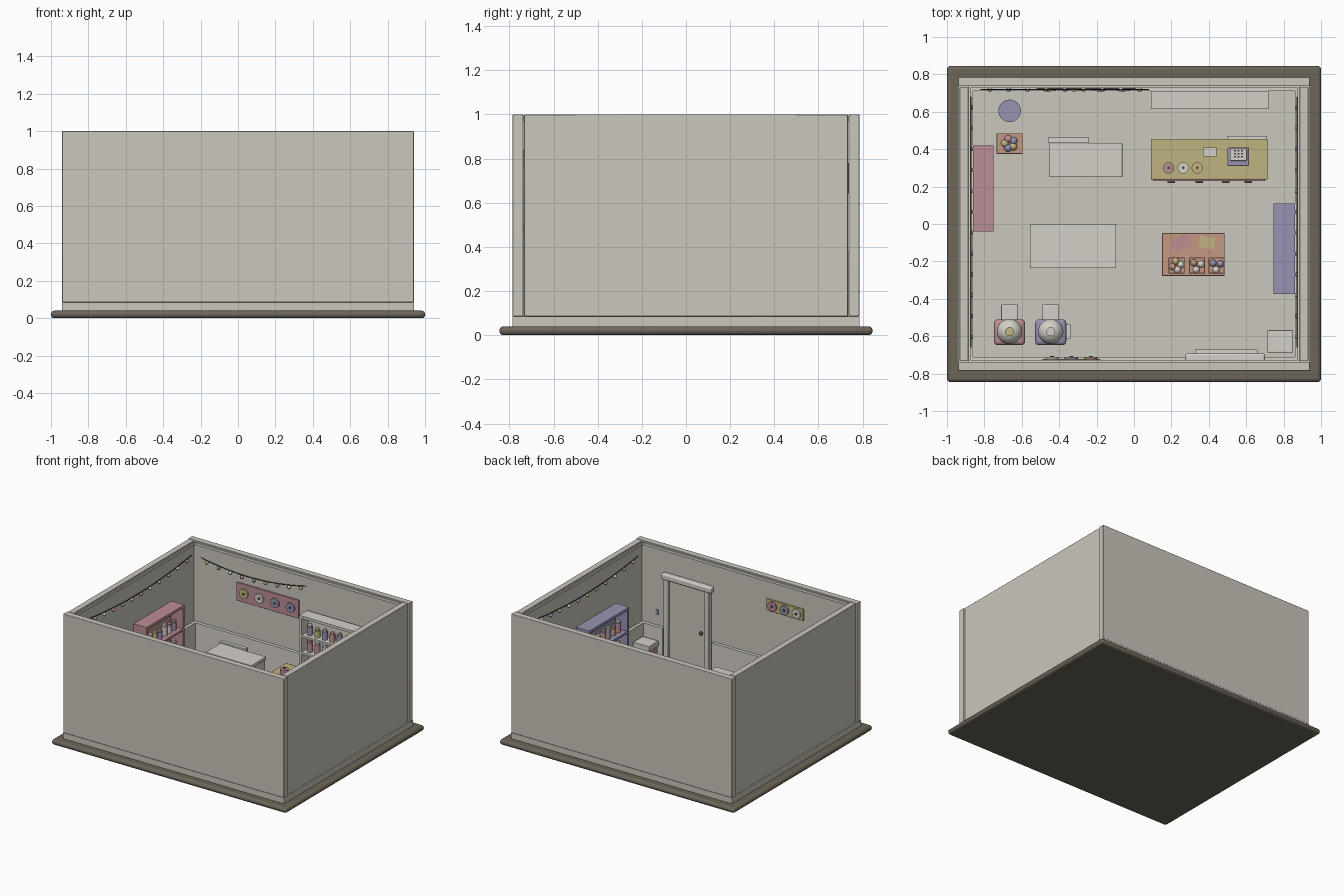
import bpy, bmesh, math, random
from mathutils import Matrix, Vector

random.seed(4)
cube = bpy.data.objects.get("Cube")
if cube:
    bpy.data.objects.remove(cube, do_unlink=True)


def material(name, *rgb):
    mat = bpy.data.materials.new(name)
    mat.use_nodes = True
    mat.diffuse_color = (*rgb, 1)
    mat.node_tree.nodes["Principled BSDF"].inputs["Base Color"].default_value = (*rgb, 1)
    return mat


cream = material("cream", .6, .57, .51)
white = material("warm white", .66, .63, .58)
brown = material("base brown", .15, .13, .1)
pink = material("dusty pink", .5, .27, .29)
purple = material("soft purple", .31, .29, .44)
yellow = material("pale yellow", .52, .46, .21)
salmon = material("salmon wood", .55, .31, .22)
dark = material("dark grey", .06, .06, .06)
candy = [yellow, white, purple, pink]


def finish(name, bm, mat, bevel=0):
    mesh = bpy.data.meshes.new(name)
    bm.to_mesh(mesh)
    bm.free()
    mesh.materials.append(mat)
    mesh.polygons.foreach_set("use_smooth", [True] * len(mesh.polygons))
    mesh.set_sharp_from_angle(angle=math.radians(35))
    ob = bpy.data.objects.new(name, mesh)
    bpy.context.collection.objects.link(ob)
    if bevel:
        mod = ob.modifiers.new("rounded edges", "BEVEL")
        mod.width, mod.segments = bevel, 3
    return ob


def box(name, mat, xs, ys, zs, bevel=0):
    bm = bmesh.new()
    bmesh.ops.create_cube(bm, size=1)
    for v in bm.verts:
        v.co = [sum(r) / 2 + c * (r[1] - r[0]) for c, r in zip(v.co, (xs, ys, zs))]
    return finish(name, bm, mat, bevel)


def cylinder(name, mat, at, radius, height, top=None, axis="Z", sides=24):
    """Cylinder standing on the point, or lying along y from it."""
    bm = bmesh.new()
    bmesh.ops.create_cone(bm, cap_ends=True, segments=sides, radius1=radius,
                          radius2=radius if top is None else top, depth=height)
    bmesh.ops.translate(bm, verts=bm.verts, vec=(0, 0, height / 2))
    ob = finish(name, bm, mat)
    turn = Matrix.Rotation(math.pi / 2, 4, "X") if axis == "Y" else Matrix()
    ob.matrix_basis = Matrix.Translation(at) @ turn
    return ob


def ball(name, mat, at, radius, sides=14):
    bm = bmesh.new()
    bmesh.ops.create_uvsphere(bm, u_segments=sides, v_segments=sides // 2 + 1, radius=radius)
    ob = finish(name, bm, mat)
    ob.location = at
    return ob


def place(parts, at, angle=0):
    move = Matrix.Translation(at) @ Matrix.Rotation(math.radians(angle), 4, "Z")
    for ob in parts:
        ob.matrix_basis = move @ ob.matrix_basis


FLOOR = .09

# Base, floor slab and tiles
box("base", brown, (-1, 1), (-.845, .845), (0, .04), .018)
box("floor_slab", cream, (-.94, .94), (-.785, .785), (.04, .085))
pitch = .1365
for i in range(13):
    for j in range(11):
        x, y = (i - 6.5) * pitch, -.73 + j * pitch
        box("floor_tile", cream, (x + .004, x + pitch - .004),
            (y + .004, min(y + pitch - .004, .735)), (.08, FLOOR))

# Walls, wainscot and crown on opposite sides
for s in (-1, 1):
    def span(a, b):
        return sorted((s * a, s * b))
    end = "front" if s < 0 else "back"
    flank = "left" if s > 0 else "right"
    box(end + "_wall", cream, (-.94, .94), span(.737, .785), (.085, 1), .004)
    box(flank + "_wall", cream, span(.885, .932), (-.733, .733), (.085, 1), .004)
    box(flank + "_wainscot", white, span(.862, .885), (-.735, .735), (.085, .38))
    box(flank + "_crown", white, span(.875, .885), (-.735, .735), (.97, .99))
    box(end + "_crown", white, (-.885, .885), span(.727, .737), (.97, .99))
box("back_wainscot", white, (-.885, .885), (.712, .737), (.085, .38))
for xs in ((-.885, .28), (.7, .885)):
    box("front_wainscot", white, xs, (-.737, -.712), (.085, .38))

# Door in the front wall
box("door_panel", cream, (.33, .65), (-.737, -.72), (FLOOR, .76))
for xs in ((.295, .335), (.645, .685)):
    box("door_post", white, xs, (-.737, -.7), (FLOOR, .77), .005)
box("door_lintel", white, (.275, .7), (-.737, -.692), (.765, .81), .01)
box("door_step", white, (.325, .66), (-.72, -.67), (FLOOR, .105))
ball("door_knob", dark, (.37, -.71, .43), .014)
box("light_switch", purple, (.75, .77), (-.737, -.73), (.46, .5))


# Wall signs with discs
def sign(name, mat, xs, y, zs, discs, facing):
    box(name, mat, xs, (y - .006, y + .006), zs, .002)
    for k, color in enumerate(discs):
        x = xs[0] + (k + .5) * (xs[1] - xs[0]) / len(discs)
        front = y - .004 if facing < 0 else y + .018
        cylinder(name + "_disc", color, (x, front, sum(zs) / 2), .036, .014, axis="Y")
        front = y - .016 if facing < 0 else y + .022
        cylinder(name + "_hub", dark, (x, front, sum(zs) / 2), .01, .004, axis="Y", sides=12)


sign("back_sign", pink, (-.52, .01), .729, (.64, .78), [yellow, white, purple, purple], -1)
sign("front_sign", yellow, (-.49, -.18), -.729, (.75, .84), [white, purple, pink], 1)


# Hanging strings of bulbs
def light_string(name, start, finish_at, count):
    a, b = Vector(start), Vector(finish_at)
    points = []
    for k in range(count * 2 + 1):
        t = k / (count * 2)
        points.append(a.lerp(b, t) - Vector((0, 0, .2 * t * (1 - t))))
    curve = bpy.data.curves.new(name, "CURVE")
    curve.dimensions, curve.bevel_depth, curve.bevel_resolution = "3D", .003, 1
    spline = curve.splines.new("POLY")
    spline.points.add(len(points) - 1)
    for p, co in zip(spline.points, points):
        p.co = (*co, 1)
    curve.materials.append(dark)
    bpy.context.collection.objects.link(bpy.data.objects.new(name, curve))
    for k, co in enumerate(points[1::2]):
        ball(name + "_bulb", candy[(k * 2 + k // 2) % 4], co - Vector((0, 0, .016)), .013, 10)


light_string("back_lights", (-.82, .72, .89), (.08, .72, .91), 9)
for x in (-.872, .872):
    light_string("side_lights", (x, -.66, .91), (x, .68, .91), 12)


# Shelves, open toward local -y, filled with jars
def shelf_unit(name, mat, width, depth, top, levels, at, angle, jars):
    w = width / 2
    parts = [box(name + "_back", mat, (-w, w), (-.012, 0), (FLOOR, top)),
             box(name + "_top", mat, (-w, w), (-depth, 0), (top - .02, top))]
    for s in (-1, 1):
        parts.append(box(name + "_side", mat, sorted((s * w, s * (w - .02))),
                         (-depth, 0), (FLOOR, top)))
    for z in levels:
        parts.append(box(name + "_board", mat, (-w, w), (-depth, 0), (z - .016, z)))
        for k in range(jars):
            x = (k + .5 - jars / 2) * (width - .06) / jars
            tall = random.uniform(.05, .08)
            spot = Vector((x, -depth * .55, z))
            parts.append(cylinder(name + "_jar", random.choice(candy + [salmon]),
                                  spot, .021, tall, sides=14))
            parts.append(cylinder(name + "_lid", random.choice(candy),
                                  spot + Vector((0, 0, tall)), .016, .014, sides=14))
    place(parts, at, angle)


shelf_unit("pink_shelf", pink, .46, .112, .66, (.14, .31, .48), (-.862, .19, 0), 90, 7)
shelf_unit("purple_shelf", purple, .485, .115, .66, (.14, .31, .48), (.862, -.133, 0), -90, 7)
shelf_unit("back_shelf", white, .63, .097, .73, (.15, .3, .45, .58), (.405, .712, 0), 0, 9)
for angle in (0, 180):
    shelf_unit("centre_shelf", white, .46, .117, .48, (.14, .3), (-.325, -.117, 0), angle, 7)

# Counter with drawers
box("counter_body", white, (.11, .7), (.255, .445), (FLOOR, .4))
box("counter_top", yellow, (.09, .715), (.238, .455), (.4, .425), .005)
box("counter_front", pink, (.105, .7), (.23, .256), (.12, .39))
for x in (.2, .35, .49, .61):
    box("drawer_handle", dark, (x - .02, x + .02), (.218, .232), (.31, .325))
box("counter_back_panel", white, (.5, .71), (.445, .47), (FLOOR, .38))
for x, color in zip((.185, .263, .338), (pink, white, yellow)):
    cylinder("sweet_jar", color, (x, .3, .425), .03, .04)
    cylinder("sweet_jar_knob", dark, (x, .3, .465), .007, .008, sides=12)
box("napkin_box", white, (.37, .44), (.36, .41), (.425, .46))

# Till
box("till_body", purple, (.5, .615), (.31, .41), (.425, .465), .006)
box("till_keypad", white, (.512, .603), (.338, .405), (.465, .48), .004)
for i in range(3):
    for j in range(3):
        x, y = .535 + i * .018, .355 + j * .016
        box("till_key", dark, (x, x + .011), (y, y + .009), (.48, .485))

# Chest freezer
box("freezer_body", white, (-.44, -.07), (.26, .43), (FLOOR, .415))
box("freezer_lid", white, (-.453, -.062), (.25, .433), (.415, .44), .004)
box("freezer_rail", white, (-.46, -.24), (.433, .462), (FLOOR, .45))


# Crates of sweets
def crate(name, mat, xs, ys, zs, radius, colors):
    box(name, mat, xs, ys, zs, .004)
    cx, cy = sum(xs) / 2, sum(ys) / 2
    for k, color in enumerate(colors):
        turn = math.tau * k / len(colors) + cx
        ball(name + "_sweet", color, (cx + radius * 1.2 * math.cos(turn),
                                      cy + radius * 1.2 * math.sin(turn), zs[1]), radius)


crate("corner_crate", salmon, (-.735, -.595), (.375, .485), (FLOOR, .24), .021,
      [yellow, purple, pink, yellow, purple])

# Display table
box("table_top", salmon, (.15, .485), (-.277, -.048), (.3, .33), .004)
for x in (.17, .44):
    for y in (-.26, -.09):
        box("table_leg", salmon, (x, x + .025), (y, y + .025), (FLOOR, .3))
for x, sweets in ((.228, [white, yellow, salmon, white]), (.337, [white, salmon, white]),
                  (.441, [purple, purple, white])):
    crate("table_crate", salmon, (x - .043, x + .043), (-.265, -.18), (.33, .37), .019, sweets)
for x, color, angle, w in ((.255, pink, 22, .05), (.39, yellow, -8, .04)):
    card = box("table_card", color, (-w, w), (-.031, .031), (0, .008))
    place([card], (x, -.1, .33), angle)

# Round stool
cylinder("stool_seat", purple, (-.665, .605, .17), .06, .025, sides=32)
cylinder("stool_stem", white, (-.665, .605, FLOOR), .02, .08)

# Sweet dispensers facing the back
for x, color, cap in ((-.665, pink, yellow), (-.445, purple, white)):
    box("dispenser_base", color, (x - .083, x + .083), (-.648, -.51), (FLOOR, .34), .02)
    box("dispenser_chute", white, (x - .045, x + .045), (-.515, -.43), (FLOOR, .2), .005)
    cylinder("dispenser_collar", white, (x, -.575, .34), .06, .02)
    ball("dispenser_globe", white, (x, -.575, .41), .068, 28)
    cylinder("dispenser_cap", cap, (x, -.575, .468), .024, .02)
box("dispenser_plate", white, (-.365, -.34), (-.615, -.535), (.15, .28))

# Waste bin
box("bin_body", pink, (.72, .845), (-.68, -.575), (FLOOR, .25))
box("bin_lid", white, (.713, .85), (-.687, -.568), (.25, .29), .004)
